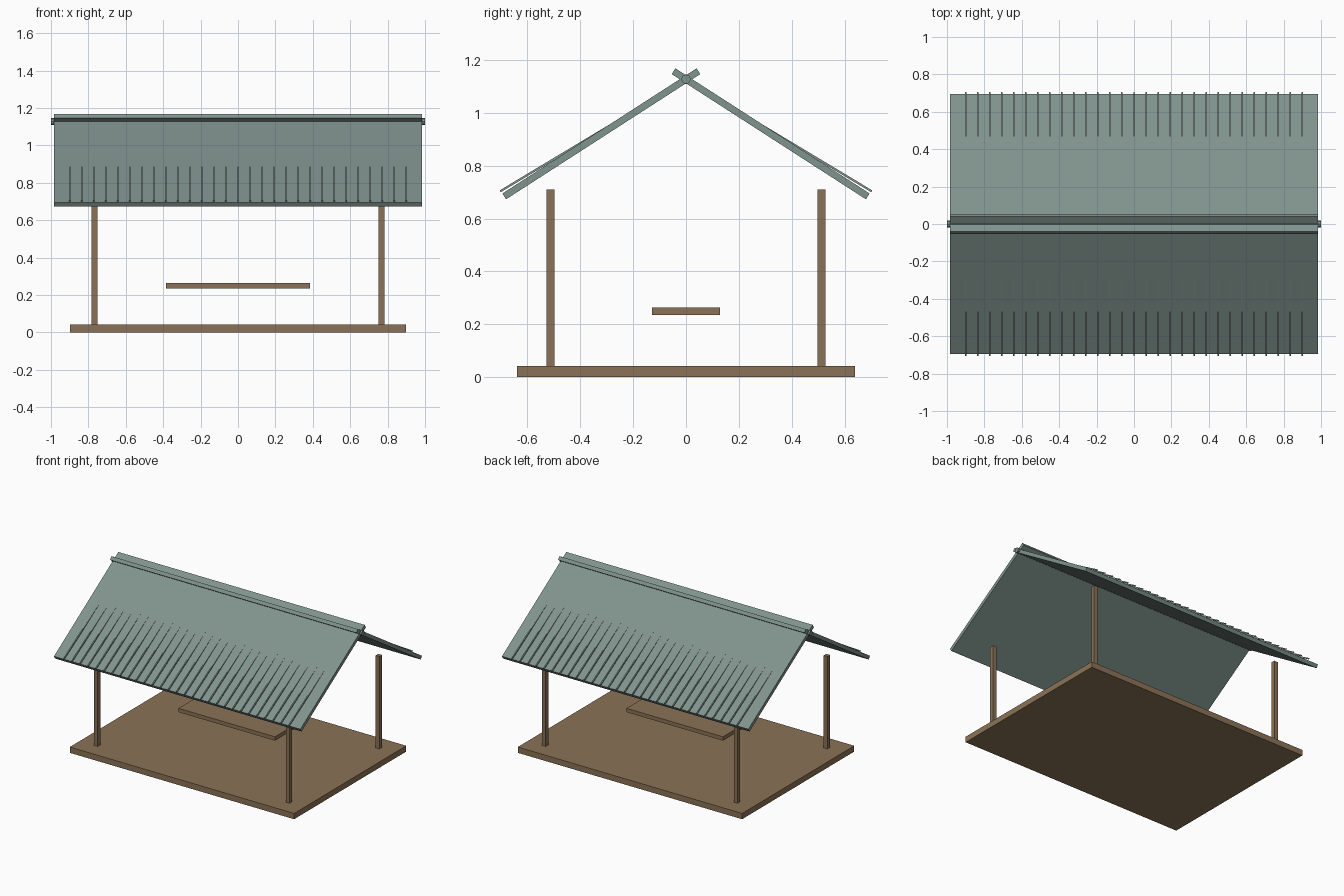
import bpy, math

if "Cube" in bpy.data.objects:
    bpy.data.objects.remove(bpy.data.objects["Cube"])

def material(name, rgb):
    m = bpy.data.materials.new(name)
    m.diffuse_color = (*rgb, 1)
    m.use_nodes = True
    m.node_tree.nodes["Principled BSDF"].inputs["Base Color"].default_value = m.diffuse_color
    return m

wood = material("brown wood", (0.258, 0.171, 0.095))
metal = material("grey green metal", (0.216, 0.292, 0.267))

def box(name, centre, size, mat, tilt=0):
    bpy.ops.mesh.primitive_cube_add(size=1, location=centre, rotation=(tilt, 0, 0))
    ob = bpy.context.object
    ob.name = name
    ob.scale = size
    ob.data.materials.append(mat)
    return ob

# floor platform and the raised bench slab
box("floor", (0, 0, 0.021), (1.794, 1.28, 0.042), wood)
box("bench", (0, 0, 0.249), (0.77, 0.256, 0.028), wood)

# four corner posts
for x in (-0.767, 0.767):
    for y in (-0.513, 0.513):
        box("post", (x, y, 0.375), (0.03, 0.03, 0.67), wood)

RIDGE = 1.127
PITCH = math.radians(32.8)      # roof slabs
RIB_PITCH = math.radians(31.0)  # ribs lift slightly off the slab at the eaves
RIB_LENGTH = 0.66
RIBS = 29

for side in (-1, 1):
    # roof slab, crossing past the ridge
    s = 0.381                   # distance from ridge to slab centre
    box("roof_slab",
        (0, side * s * math.cos(PITCH), RIDGE - s * math.sin(PITCH)),
        (1.97, 0.874, 0.026), metal, -side * PITCH)
    # thin ribs, sunk into the slab at their upper end
    y = 0.703 - RIB_LENGTH / 2 * math.cos(RIB_PITCH)
    z = 0.703 + RIB_LENGTH / 2 * math.sin(RIB_PITCH)
    for i in range(RIBS):
        x = -0.9 + 1.8 * i / (RIBS - 1)
        box("roof_rib", (x, side * y, z), (0.008, RIB_LENGTH, 0.008),
            metal, -side * RIB_PITCH)

# ridge pole
bpy.ops.mesh.primitive_cylinder_add(vertices=8, radius=0.018, depth=2.0,
                                    location=(0, 0, RIDGE),
                                    rotation=(0, math.pi / 2, 0))
pole = bpy.context.object
pole.name = "ridge_pole"
pole.data.materials.append(metal)
